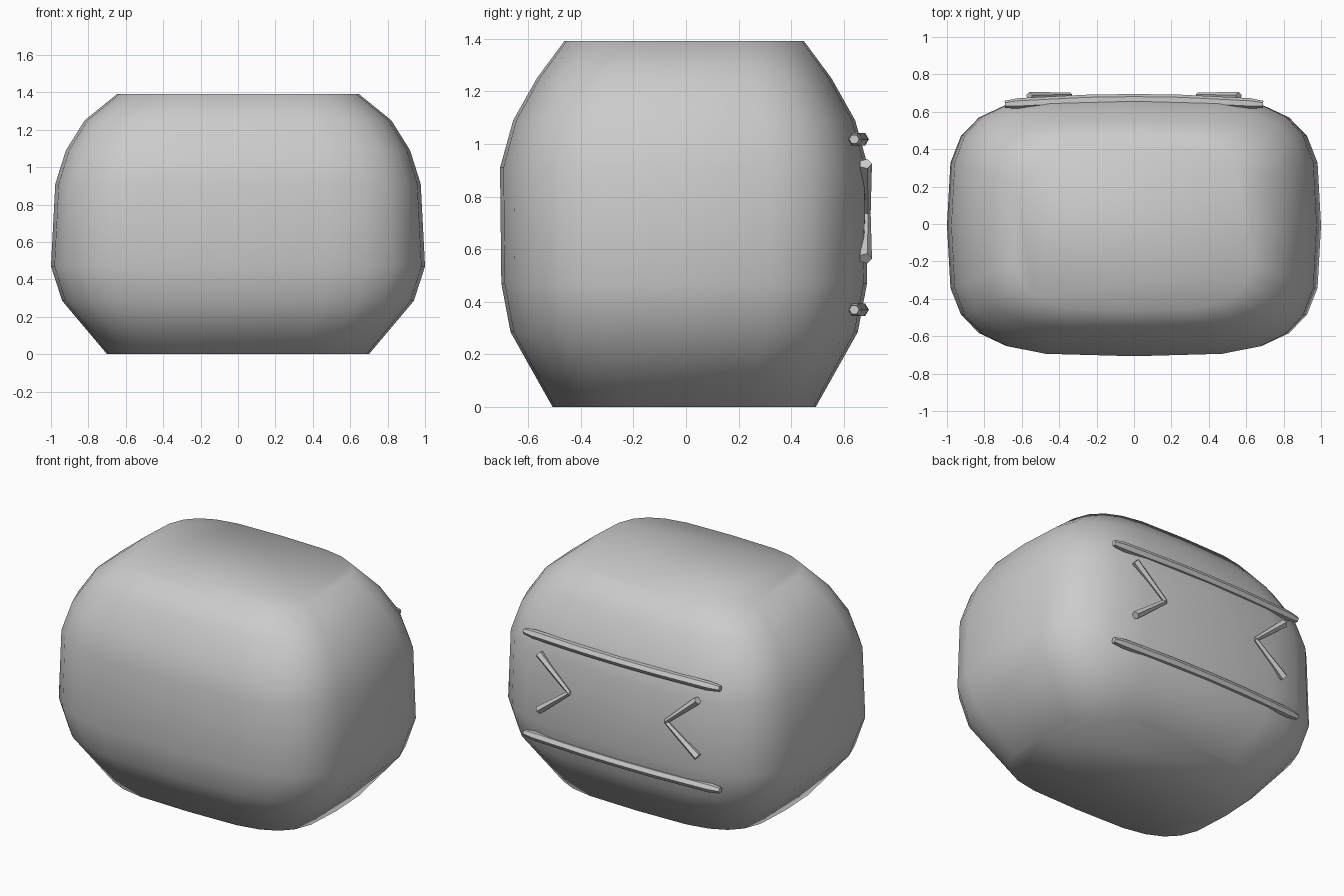
import bpy, bmesh, math
from mathutils import Vector

if "Cube" in bpy.data.objects:
    bpy.data.objects.remove(bpy.data.objects["Cube"])


def make_object(name, rings, smooth_angle=None):
    """Skin a list of equal-length vertex rings and cap both ends."""
    bm = bmesh.new()
    loops = [[bm.verts.new(p) for p in ring] for ring in rings]
    for lo, hi in zip(loops, loops[1:]):
        n = len(lo)
        for i in range(n):
            bm.faces.new((lo[i], lo[(i + 1) % n], hi[(i + 1) % n], hi[i]))
    bm.faces.new(loops[0][::-1])
    bm.faces.new(loops[-1])
    bmesh.ops.recalc_face_normals(bm, faces=bm.faces)
    mesh = bpy.data.meshes.new(name)
    bm.to_mesh(mesh)
    bm.free()
    ob = bpy.data.objects.new(name, mesh)
    bpy.context.collection.objects.link(ob)
    bpy.context.view_layer.objects.active = ob
    ob.select_set(True)
    if smooth_angle is None:
        bpy.ops.object.shade_smooth()
    else:
        bpy.ops.object.shade_smooth_by_angle(angle=math.radians(smooth_angle))
    ob.select_set(False)
    return ob


def power(v, e):
    return math.copysign(abs(v) ** e, v)


def rounded_ring(a, b, z, n=24, squareness=3.7):
    e = 2 / squareness
    return [(a * power(math.cos(t), e), b * power(math.sin(t), e) - 0.007, z)
            for t in (2 * math.pi * i / n for i in range(n))]


def tube(name, path, radii, sides=6):
    """Faceted rod in the plane of the back, radius given per point."""
    path = [Vector(p) for p in path]
    rings = []
    for i, p in enumerate(path):
        d = (path[min(i + 1, len(path) - 1)] - path[max(i - 1, 0)]).normalized()
        u = Vector((0, 1, 0))
        u = (u - d * u.dot(d)).normalized()
        v = d.cross(u)
        rings.append([p + radii[i] * (u * math.cos(t) + v * math.sin(t))
                      for t in (2 * math.pi * k / sides for k in range(sides))])
    return make_object(name, rings, 40)


# Body: half-width, half-depth, height
profile = [(0.70, 0.50, 0.0), (0.94, 0.66, 0.285), (1.0, 0.695, 0.47),
           (0.977, 0.70, 0.91), (0.92, 0.65, 1.09), (0.82, 0.56, 1.25),
           (0.645, 0.455, 1.392)]
make_object("body", [rounded_ring(*p) for p in profile])

# Two curved rails across the back
for name, z in (("upper_rail", 1.018), ("lower_rail", 0.37)):
    xs = [-0.69, -0.62, -0.25, 0, 0.25, 0.62, 0.69]
    path = [(x, 0.667 - 0.058 * x * x, z) for x in xs]
    tube(name, path, [0.019] + [0.028] * 5 + [0.019])

# Inward-pointing chevrons, each of two arms that widen outwards
for side, s in (("left", -1), ("right", 1)):
    for part, end_z in (("upper", 0.925), ("lower", 0.565)):
        tip = (s * 0.34, 0.688, 0.735)
        end = (s * 0.56, 0.682, end_z)
        tube(f"{side}_chevron_{part}_arm", [tip, end], [0.014, 0.025], 5)
